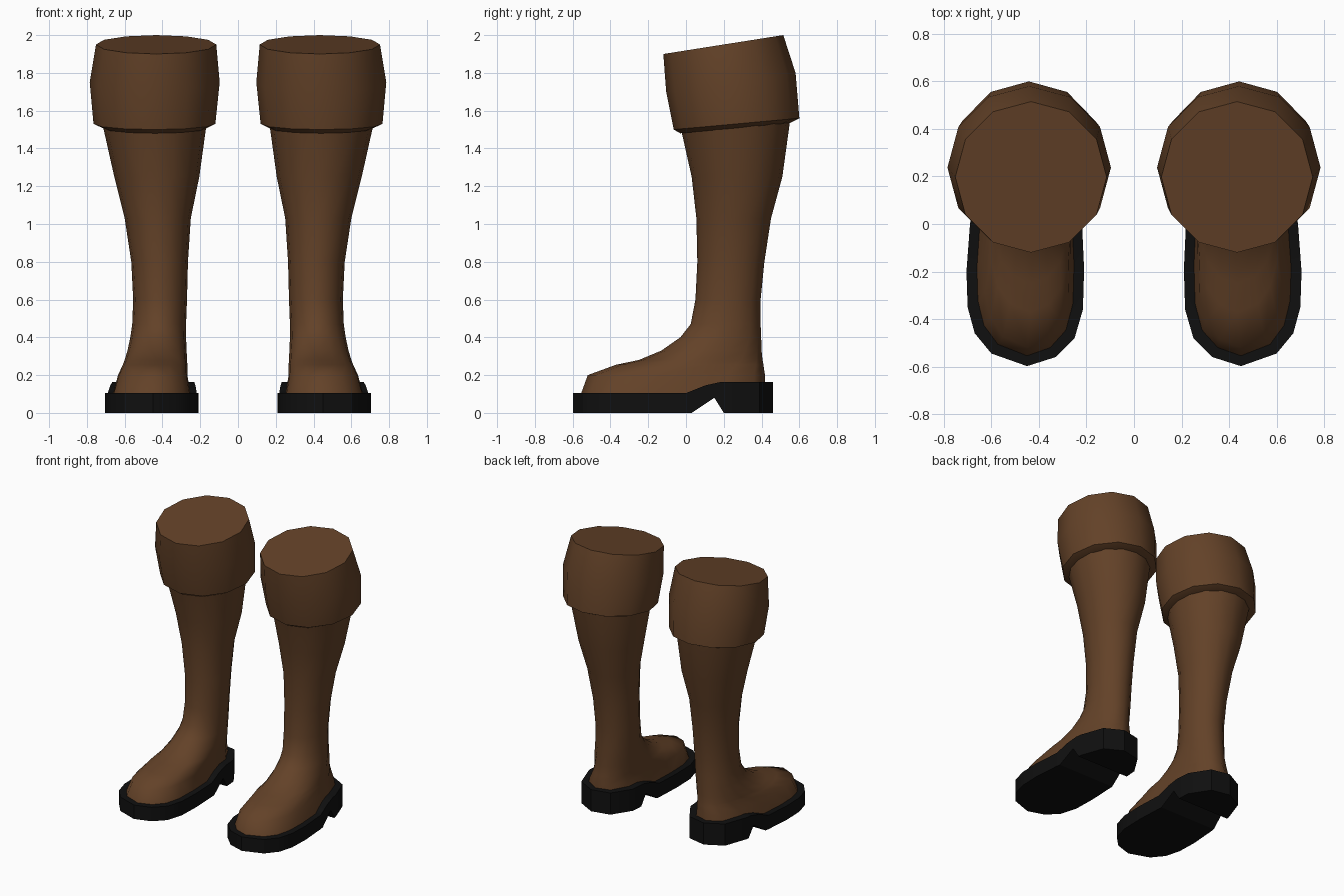
import bpy, bmesh, math

if "Cube" in bpy.data.objects:
    bpy.data.objects.remove(bpy.data.objects["Cube"])


def material(name, rgb):
    m = bpy.data.materials.new(name)
    m.diffuse_color = (*rgb, 1)
    m.use_nodes = True
    m.node_tree.nodes["Principled BSDF"].inputs["Base Color"].default_value = m.diffuse_color
    return m


LEATHER = material("brown_leather", (0.125, 0.054, 0.021))
RUBBER = material("black_rubber", (0.005, 0.005, 0.005))

# Sole outline, from the toe round the outer side to the heel and back
OUTLINE = [(.45, -.598), (.60, -.545), (.67, -.46), (.70, -.35), (.705, -.20),
           (.69, 0), (.66, .22), (.60, .39), (.47, .46), (.33, .43), (.24, .29),
           (.22, .03), (.21, -.19), (.215, -.36), (.25, -.48), (.33, -.56)]
X0, X1, Y0, Y1 = .21, .705, -.598, .46


def ring(x0, x1, y0, y1, foot, n=16):
    """Closed section in a box, blended from ellipse (0) to foot outline (1)."""
    pts = []
    for i in range(n):
        a = 2 * math.pi * i / n - math.pi / 2
        u, v = .5 + .5 * math.cos(a), .5 + .5 * math.sin(a)
        if foot:
            ox, oy = OUTLINE[i]
            u += foot * ((ox - X0) / (X1 - X0) - u)
            v += foot * ((oy - Y0) / (Y1 - Y0) - v)
        pts.append((x0 + u * (x1 - x0), y0 + v * (y1 - y0)))
    return pts


def loft(bm, rings):
    """Skin a stack of 3D rings and cap both ends."""
    loops = [[bm.verts.new(p) for p in r] for r in rings]
    for a, b in zip(loops, loops[1:]):
        for i in range(len(a)):
            j = (i + 1) % len(a)
            bm.faces.new((a[i], a[j], b[j], b[i]))
    bm.faces.new(loops[0][::-1])
    bm.faces.new(loops[-1])


def finish(bm, name, mat, side, angle):
    for v in bm.verts:
        v.co.x *= side
    bmesh.ops.recalc_face_normals(bm, faces=bm.faces)
    me = bpy.data.meshes.new(name)
    bm.to_mesh(me)
    bm.free()
    me.materials.append(mat)
    ob = bpy.data.objects.new(name, me)
    bpy.context.collection.objects.link(ob)
    bpy.ops.object.select_all(action='DESELECT')
    ob.select_set(True)
    bpy.context.view_layer.objects.active = ob
    bpy.ops.object.shade_smooth_by_angle(angle=math.radians(angle))


def interp(table, y):
    if y <= table[0][0]:
        return table[0][1]
    for (a, za), (b, zb) in zip(table, table[1:]):
        if y <= b:
            return za + (zb - za) * (y - a) / (b - a)
    return table[-1][1]


# Boot upper sections: z, x min, x max, y min, y max, foot blend
UPPER = [(.09, .25, .665, -.56, .42, 1), (.20, .268, .635, -.52, .418, .8),
         (.255, .268, .61, -.37, .41, .5), (.28, .27, .60, -.25, .405, .3),
         (.33, .272, .585, -.13, .40, .15), (.40, .275, .57, -.03, .398, 0),
         (.47, .275, .56, .025, .395, 0), (.60, .27, .555, .05, .395, 0),
         (.80, .265, .565, .06, .415, 0), (1.03, .25, .60, .055, .45, 0),
         (1.25, .205, .655, .03, .51, 0), (1.54, .165, .72, -.035, .55, 0)]

# Cuff sections: front z, back z, x min, x max, y min, y max
CUFF = [(1.48, 1.535, .165, .715, -.03, .55), (1.50, 1.56, .12, .765, -.065, .60),
        (1.70, 1.80, .097, .785, -.105, .58), (1.90, 2.0, .115, .752, -.12, .515)]

# Sole heights along y
SOLE_TOP = [(0, .105), (.1, .145), (.18, .163)]
SOLE_BOTTOM = [(.03, 0), (.15, .08), (.20, 0)]

for side, label in ((1, "right"), (-1, "left")):
    # Foot and shaft
    bm = bmesh.new()
    loft(bm, [[(x, y, z) for x, y in ring(*box)] for z, *box in UPPER])
    finish(bm, label + "_boot_upper", LEATHER, side, 50)

    # Folded cuff with a tilted, closed top
    bm = bmesh.new()
    sections = []
    for zf, zb, x0, x1, y0, y1 in CUFF:
        sections.append([(x, y, zf + (zb - zf) * min(1, (y - y0) / (y1 - y0)))
                         for x, y in ring(x0, x1, y0, y1, 0, 12)])
    loft(bm, sections)
    finish(bm, label + "_cuff", LEATHER, side, 35)

    # Sole with raised heel seat and arch notch
    bm = bmesh.new()
    loft(bm, [[(x, y, z) for x, y in OUTLINE] for z in (0, 1)])
    for y in (0, .03, .1, .15, .18, .20):
        bmesh.ops.bisect_plane(bm, geom=bm.verts[:] + bm.edges[:] + bm.faces[:],
                               plane_co=(0, y, 0), plane_no=(0, 1, 0))
    for v in bm.verts:
        v.co.z = interp(SOLE_TOP if v.co.z > .5 else SOLE_BOTTOM, v.co.y)
    finish(bm, label + "_sole", RUBBER, side, 30)
